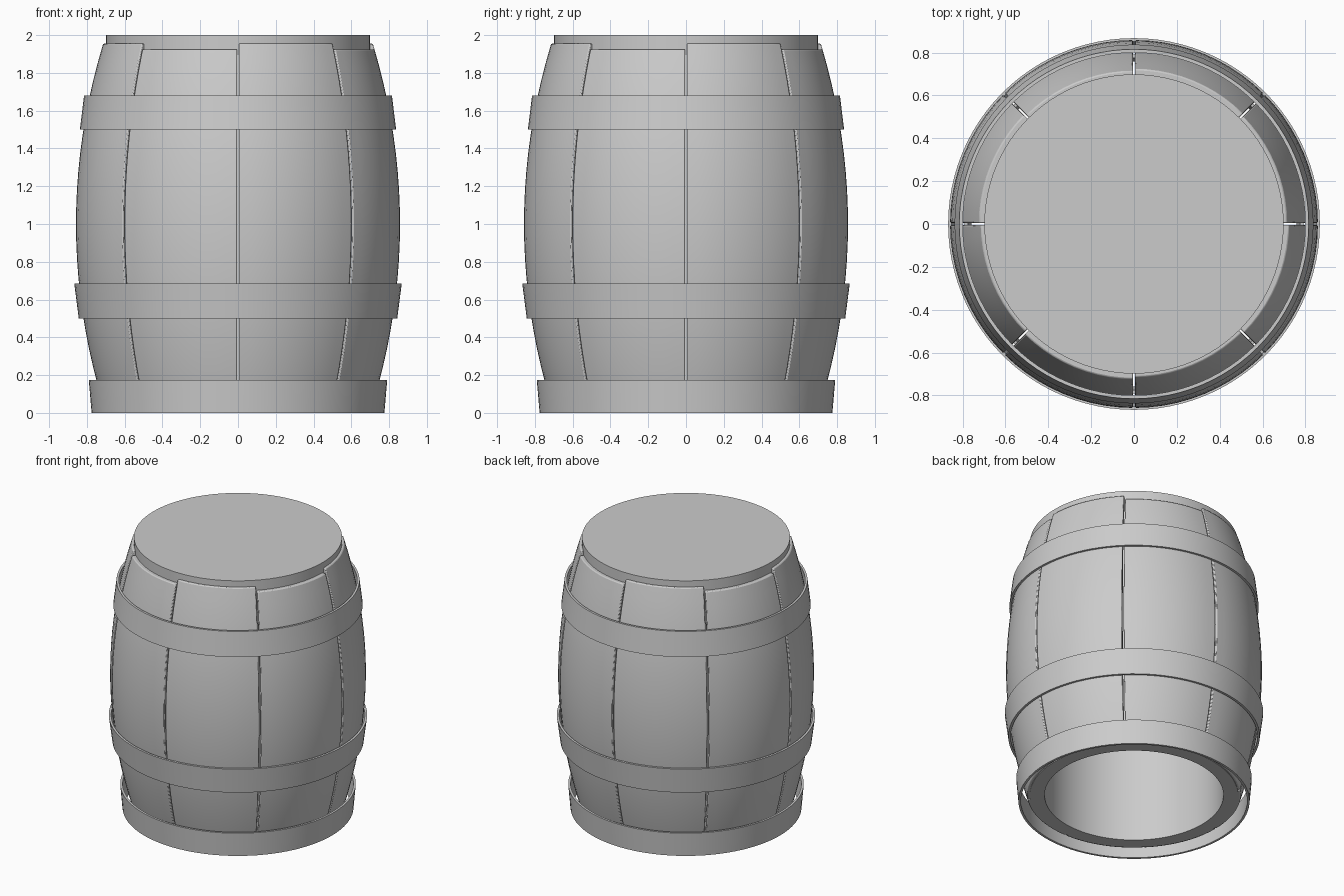
import bpy, bmesh
from math import sin, cos, pi, radians

if "Cube" in bpy.data.objects:
    bpy.data.objects.remove(bpy.data.objects["Cube"])


def finish(name, bm):
    bmesh.ops.remove_doubles(bm, verts=bm.verts, dist=1e-5)
    bmesh.ops.recalc_face_normals(bm, faces=bm.faces)
    mesh = bpy.data.meshes.new(name)
    bm.to_mesh(mesh)
    bm.free()
    obj = bpy.data.objects.new(name, mesh)
    bpy.context.collection.objects.link(obj)
    bpy.ops.object.select_all(action='DESELECT')
    obj.select_set(True)
    bpy.context.view_layer.objects.active = obj
    bpy.ops.object.shade_smooth_by_angle(angle=radians(30))
    return obj


def revolve(name, profile, closed, steps=96):
    """Spin an (r, z) profile around the z axis."""
    bm = bmesh.new()
    verts = [bm.verts.new((r, 0, z)) for r, z in profile]
    edges = [bm.edges.new(p) for p in zip(verts, verts[1:])]
    if closed:
        edges.append(bm.edges.new((verts[-1], verts[0])))
    bmesh.ops.spin(bm, geom=verts + edges, cent=(0, 0, 0), axis=(0, 0, 1),
                   angle=2 * pi, steps=steps, use_merge=False)
    return finish(name, bm)


def bulge(z):
    return 0.858 - 0.158 * (z - 1) ** 2


def stave(name, start, z0, z1, thick=0.05, gap=0.006, cols=10, rows=20):
    """Curved plank covering one eighth of the barrel."""
    a0, a1 = start + gap, start + pi / 4 - gap
    angles = [a0 + (a1 - a0) * i / cols for i in range(cols + 1)]
    bm = bmesh.new()
    rings = []
    for j in range(rows + 1):
        z = z0 + (z1 - z0) * j / rows
        r = bulge(z)
        loop = [(r, a) for a in angles] + [(r - thick, a) for a in reversed(angles)]
        rings.append([bm.verts.new((q * cos(a), q * sin(a), z)) for q, a in loop])
    n = len(rings[0])
    for low, high in zip(rings, rings[1:]):
        for i in range(n):
            k = (i + 1) % n
            bm.faces.new((low[i], low[k], high[k], high[i]))
    # end grain
    for ring in (rings[0], rings[-1]):
        for i in range(cols):
            bm.faces.new((ring[i], ring[i + 1], ring[n - 2 - i], ring[n - 1 - i]))
    # softened plank sides
    obj = finish(name, bm)
    bev = obj.modifiers.new("soft_edges", 'BEVEL')
    bev.width = 0.006
    bev.segments = 2
    bev.limit_method = 'ANGLE'
    bev.angle_limit = radians(45)


# inner drum: flat lid on top, hollow from below
revolve("inner_drum", [(0, 2), (0.698, 2), (0.698, 0.045), (0.6, 0.045),
                       (0.6, 1.9), (0, 1.9)], False)

# eight staves, alternating long and short
for i in range(8):
    stave(f"stave_{i + 1}", -pi / 2 + i * pi / 4, 0.05, 1.925 if i % 2 else 1.955)

# three sloping hoops
for name, z0, r0, z1, r1 in (("bottom_hoop", 0, 0.775, 0.175, 0.79),
                             ("middle_hoop", 0.5, 0.843, 0.685, 0.867),
                             ("top_hoop", 1.5, 0.837, 1.68, 0.815)):
    t = 0.016
    revolve(name, [(r0, z0), (r1, z1), (r1 - t, z1), (r0 - t, z0)], True)
